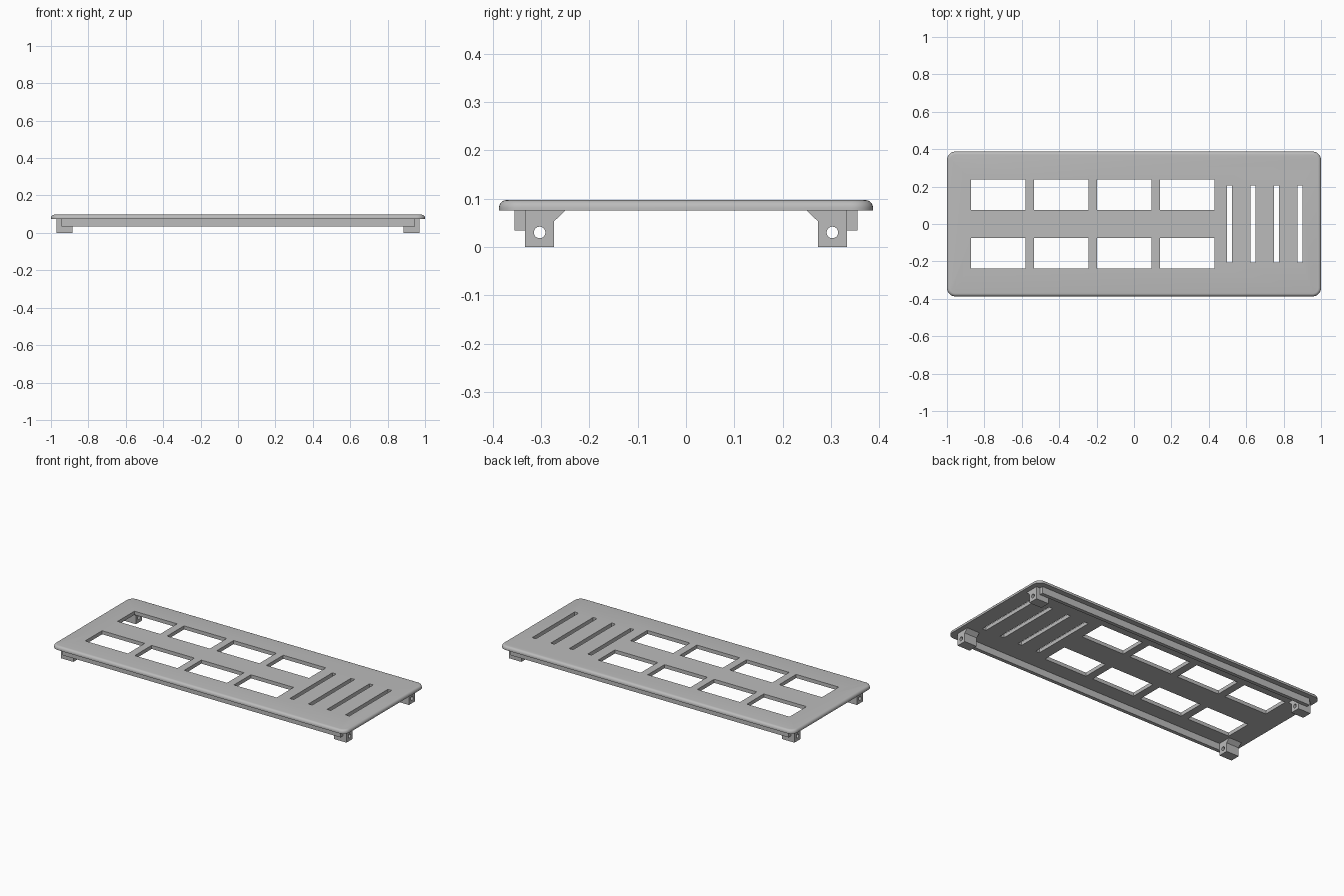
import bpy
import bmesh
import math
from mathutils import Matrix, Vector

if "Cube" in bpy.data.objects:
    bpy.data.objects.remove(bpy.data.objects["Cube"], do_unlink=True)

GREY = (0.5, 0.5, 0.5, 1)
grey = bpy.data.materials.new("plain grey")
grey.use_nodes = True
grey.diffuse_color = GREY
grey.node_tree.nodes["Principled BSDF"].inputs["Base Color"].default_value = GREY

UNDERSIDE, TOP = 0.075, 0.097


def add_box(bm, x0, x1, y0, y1, z0, z1):
    size = Matrix.Diagonal((x1 - x0, y1 - y0, z1 - z0, 1))
    centre = Vector((x0 + x1, y0 + y1, z0 + z1)) / 2
    bmesh.ops.create_cube(bm, size=1, matrix=Matrix.Translation(centre) @ size)


def make_object(name, bm):
    bmesh.ops.recalc_face_normals(bm, faces=bm.faces)
    mesh = bpy.data.meshes.new(name)
    bm.to_mesh(mesh)
    bm.free()
    mesh.materials.append(grey)
    obj = bpy.data.objects.new(name, mesh)
    bpy.context.collection.objects.link(obj)
    return obj


def cut(obj, cutter_bm):
    """Subtract the cutter shape and keep only the result."""
    cutter = make_object("cutter", cutter_bm)
    cutter.hide_render = True
    mod = obj.modifiers.new("openings", 'BOOLEAN')
    mod.operation = 'DIFFERENCE'
    mod.solver = 'EXACT'
    mod.object = cutter
    graph = bpy.context.evaluated_depsgraph_get()
    result = bpy.data.meshes.new_from_object(obj.evaluated_get(graph))
    obj.modifiers.clear()
    obj.data = result
    bpy.data.objects.remove(cutter, do_unlink=True)


def smooth(obj):
    bpy.ops.object.select_all(action='DESELECT')
    obj.select_set(True)
    bpy.context.view_layer.objects.active = obj
    bpy.ops.object.shade_smooth_by_angle(angle=math.radians(35))


# Cover plate: rounded corners, then a rounded upper rim
bm = bmesh.new()
add_box(bm, -1, 1, -0.387, 0.387, UNDERSIDE, TOP)
uprights = [e for e in bm.edges if abs(e.verts[0].co.z - e.verts[1].co.z) > 0.01]
bmesh.ops.bevel(bm, geom=uprights, offset=0.045, segments=8, profile=0.5, affect='EDGES')
rim = [e for e in bm.edges if min(v.co.z for v in e.verts) > TOP - 0.001]
bmesh.ops.bevel(bm, geom=rim, offset=0.016, segments=5, profile=0.5, affect='EDGES')
plate = make_object("cover_plate", bm)

# Eight windows and four narrow slots
bm = bmesh.new()
for col in range(4):
    x = -0.871 + col * 0.337
    for y0, y1 in ((0.075, 0.239), (-0.239, -0.075)):
        add_box(bm, x, x + 0.29, y0, y1, 0.05, 0.12)
    slot = 0.51 + col * 0.126
    add_box(bm, slot - 0.013, slot + 0.013, -0.206, 0.206, 0.05, 0.12)
cut(plate, bm)
smooth(plate)

# Foot section: block with a chamfered inner shoulder
SECTION = [(0.333, 0), (0.273, 0), (0.273, 0.053), (0.25, UNDERSIDE), (0.333, UNDERSIDE)]

for side, side_name in ((-1, "front"), (1, "back")):
    # Long stiffening rail under the plate
    bm = bmesh.new()
    y0, y1 = sorted((side * 0.333, side * 0.355))
    add_box(bm, -0.945, 0.945, y0, y1, 0.034, UNDERSIDE)
    make_object(side_name + "_rail", bm)

    for end, end_name in ((-1, "right"), (1, "left")):
        # Mounting foot extruded along the plate
        bm = bmesh.new()
        face = bm.faces.new([bm.verts.new((end * 0.885, side * y, z)) for y, z in SECTION])
        ext = bmesh.ops.extrude_face_region(bm, geom=[face])
        moved = [v for v in ext["geom"] if isinstance(v, bmesh.types.BMVert)]
        bmesh.ops.translate(bm, verts=moved, vec=(end * 0.085, 0, 0))
        foot = make_object(f"{side_name}_{end_name}_foot", bm)

        # Screw hole right through the foot
        bm = bmesh.new()
        place = Matrix.Translation((end * 0.927, side * 0.303, 0.03))
        bmesh.ops.create_cone(bm, cap_ends=True, segments=24, radius1=0.012, radius2=0.012,
                              depth=0.2, matrix=place @ Matrix.Rotation(math.pi / 2, 4, 'Y'))
        cut(foot, bm)
        smooth(foot)
